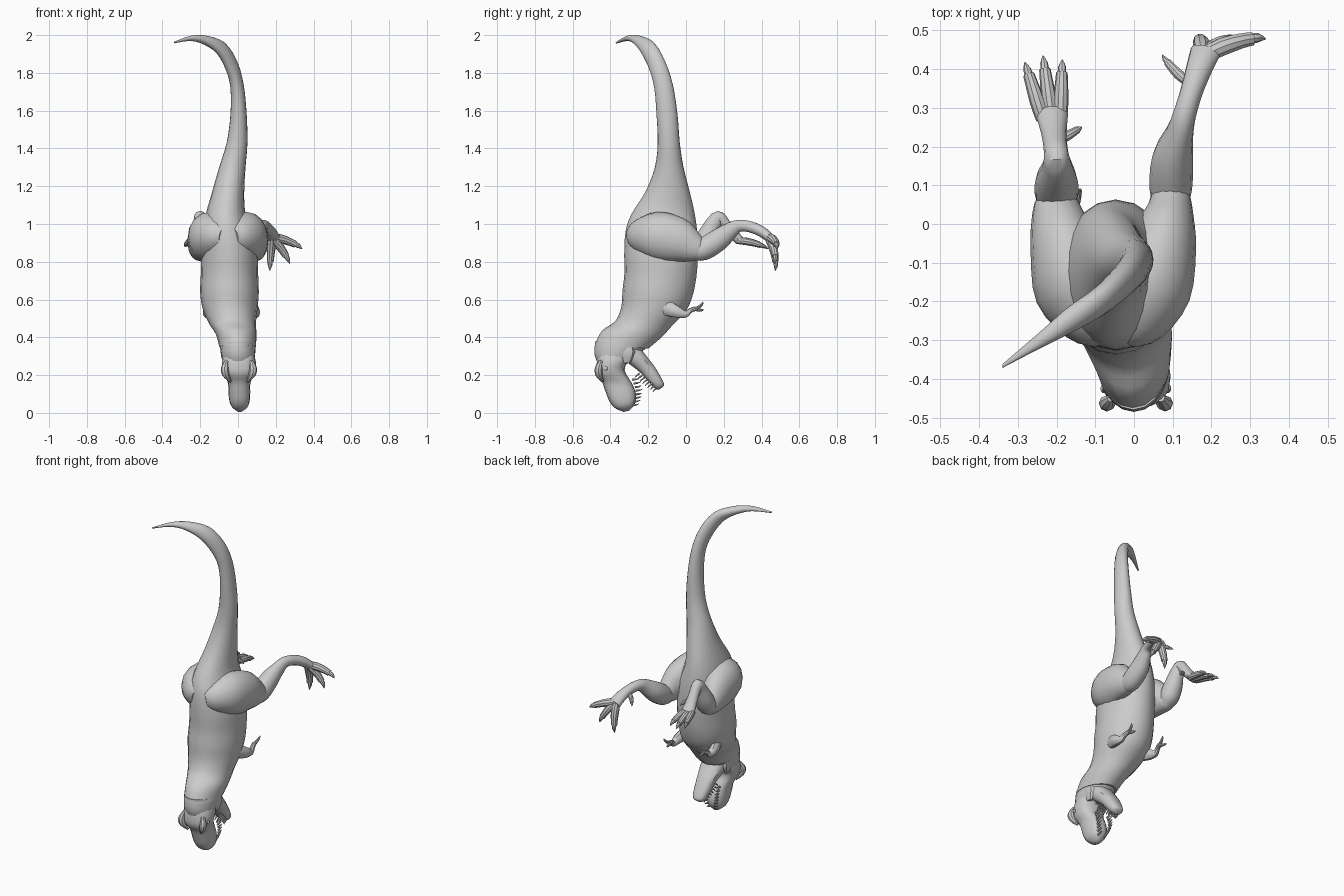
import bpy, bmesh, math
from mathutils import Vector as V


def spline(rows, k):
    """Catmull-Rom subdivision of rows of numbers."""
    out, n = [], len(rows)
    for i in range(n - 1):
        a, b, c, d = (rows[max(0, min(n - 1, i + j))] for j in (-1, 0, 1, 2))
        for s in range(k):
            t = s / k
            out.append([0.5 * (2 * q + (r - p) * t + (2 * p - 5 * q + 4 * r - w) * t * t
                               + (3 * q - p - 3 * r + w) * t ** 3)
                        for p, q, r, w in zip(a, b, c, d)])
    return out + [list(rows[-1])]


def skin(name, rings):
    """Join rings of points into a closed, smooth-shaded mesh."""
    bm = bmesh.new()
    vs = [[bm.verts.new(p) for p in r] for r in rings]
    n = len(vs[0])
    for a, b in zip(vs, vs[1:]):
        for i in range(n):
            j = (i + 1) % n
            bm.faces.new((a[i], a[j], b[j], b[i]))
    bm.faces.new(vs[0])
    bm.faces.new(vs[-1])
    bmesh.ops.recalc_face_normals(bm, faces=bm.faces)
    me = bpy.data.meshes.new(name)
    bm.to_mesh(me)
    bm.free()
    ob = bpy.data.objects.new(name, me)
    bpy.context.collection.objects.link(ob)
    bpy.context.view_layer.objects.active = ob
    ob.select_set(True)
    bpy.ops.object.shade_smooth_by_angle(angle=math.radians(35))
    ob.select_set(False)
    return ob


def ring(c, u, v, n, p=1.0):
    f = lambda q: math.copysign(abs(q) ** p, q) if abs(q) > 1e-6 else 0
    return [c + u * f(math.cos(2 * math.pi * i / n)) + v * f(math.sin(2 * math.pi * i / n))
            for i in range(n)]


def profile_loft(name, secs, n=18, k=3, p=1.0):
    """Sections: centre x, half width, roll, back (y, z), belly (y, z)."""
    rings = []
    for x, w, a, dy, dz, vy, vz in spline(secs, k):
        a = math.radians(a)
        c = V((x, (dy + vy) / 2, (dz + vz) / 2))
        rings.append(ring(c, V((w * math.cos(a), 0, w * math.sin(a))),
                          V((0, (vy - dy) / 2, (vz - dz) / 2)), n, p))
    return skin(name, rings)


def tube(name, pts, n=12, k=3):
    """Points: x, y, z, side radius, other radius."""
    pts = [q if len(q) == 5 else (*q, q[3]) for q in pts]
    rows = spline(pts, k)
    pos = [V(r[:3]) for r in rows]
    whole = (pos[-1] - pos[0]).normalized()
    ref = V((0, 0, 1)) if abs(whole.x) > 0.7 else V((1, 0, 0))
    rings = []
    for i, r in enumerate(rows):
        t = (pos[min(i + 1, len(pos) - 1)] - pos[max(i - 1, 0)]).normalized()
        u = (ref - t * ref.dot(t)).normalized()
        rings.append(ring(pos[i], u * max(r[3], .001), t.cross(u) * max(r[4], .001), n))
    return skin(name, rings)


def toe(name, base, tip, r, lift):
    """Fleshy toe with a pointed claw at the end."""
    a, b, l = V(base), V(tip), V(lift)
    pts = [(*(a.lerp(b, t) + l * h), r * s) for t, h, s in
           ((0, 0, .9), (.3, .8, 1), (.6, 1, .85), (.78, .8, .75))]
    tube(name, pts, 10, 2)
    tube(name + "_claw", [(*(a.lerp(b, t) + l * h), r * s) for t, h, s in
                          ((.74, .9, .55), (.88, .7, .5), (1, 0, .06))], 8, 2)


# Tail, trunk and neck
profile_loft("body", [
    (-.34, .004, 90, -.372, 1.96, -.362, 1.96),
    (-.25, .014, 85, -.325, 1.983, -.285, 1.983),
    (-.17, .025, 70, -.285, 1.97, -.215, 1.975),
    (-.09, .034, 50, -.24, 1.915, -.16, 1.945),
    (-.035, .036, 25, -.195, 1.82, -.11, 1.86),
    (-.005, .036, 10, -.168, 1.72, -.07, 1.74),
    (.003, .043, 0, -.156, 1.58, -.045, 1.58),
    (-.005, .055, 0, -.15, 1.43, -.033, 1.43),
    (-.03, .07, 0, -.165, 1.3, -.013, 1.3),
    (-.052, .085, 0, -.215, 1.17, .02, 1.17),
    (-.065, .105, 0, -.29, 1.05, .045, 1.06),
    (-.055, .135, 0, -.32, .96, .06, .95),
    (-.046, .15, 0, -.327, .84, .063, .83),
    (-.045, .152, 0, -.326, .74, .055, .72),
    (-.045, .155, 0, -.336, .65, .035, .62),
    (-.042, .145, 0, -.343, .56, 0, .54),
    (-.03, .125, 0, -.375, .485, -.07, .465),
    (-.01, .108, 0, -.445, .435, -.13, .40),
    (-.002, .097, 0, -.483, .36, -.2, .34)], 20)
profile_loft("neck_end", [
    (-.002, .095, 0, -.48, .38, -.19, .36),
    (0, .09, 0, -.485, .31, -.25, .31),
    (.003, .075, 0, -.46, .25, -.31, .26)], 20)

# Skull and lower jaw
profile_loft("skull", [
    (.003, .07, 0, -.46, .33, -.29, .36),
    (.004, .09, 0, -.472, .27, -.305, .28),
    (.005, .083, 0, -.472, .21, -.325, .225),
    (.006, .06, 0, -.445, .165, -.285, .155),
    (.007, .058, 0, -.425, .11, -.268, .11),
    (.008, .054, 0, -.405, .06, -.265, .07),
    (.009, .042, 0, -.375, .025, -.275, .04),
    (.01, .012, 0, -.33, .005, -.30, .012)], 16, 3, .8)
profile_loft("lower_jaw", [
    (0, .075, 0, -.37, .31, -.26, .37),
    (.003, .07, 0, -.31, .265, -.215, .31),
    (.005, .055, 0, -.245, .215, -.165, .245),
    (.007, .047, 0, -.2, .165, -.13, .185),
    (.008, .034, 0, -.165, .13, -.115, .15),
    (.008, .012, 0, -.145, .122, -.125, .135)], 14, 3, .8)

for s, side in ((1, "right"), (-1, "left")):
    # Brow ridge, eye and cheek
    tube(side + "_brow", [(.005 + s * .065, -.45, .275, .01), (.005 + s * .076, -.463, .235, .02),
                          (.005 + s * .068, -.46, .2, .018), (.005 + s * .045, -.44, .165, .006)], 8)
    tube(side + "_eye", [(.005 + s * .07, -.425, .235, .012), (.005 + s * .086, -.425, .235, .011),
                         (.005 + s * .091, -.425, .235, .004)], 8, 2)
    tube(side + "_cheek", [(s * .06, -.31, .38, .02, .03), (s * .07, -.31, .32, .022, .04),
                           (s * .066, -.315, .265, .012, .02)], 8)
    # Teeth in both jaws
    for i in range(8):
        t = i / 7
        x, z = .008 + s * (.044 - .022 * t ** 3), .175 - .135 * t
        y = -.285 + .018 * math.sin(t * math.pi)
        tube(f"{side}_upper_tooth_{i}", [(x, y, z, .007), (x, y + .022, z + .003, .005),
                                         (x, y + .036, z + .008, .001)], 6, 1)
        x, y, z = .008 + s * (.042 - .024 * t ** 2), -.25 + .095 * t, .205 - .075 * t
        tube(f"{side}_lower_tooth_{i}", [(x, y + .005, z + .005, .006), (x, y - .014, z - .01, .004),
                                         (x, y - .022, z - .02, .001)], 6, 1)
    # Small arm with two fingers
    ax = -.035 + s * .115
    tube(side + "_arm", [(ax - s * .01, -.11, .56, .03, .045), (ax + s * .01, -.05, .535, .027, .032),
                         (ax + s * .012, -.005, .522, .018, .02), (ax + s * .008, .02, .54, .014),
                         (ax, .048, .552, .013)], 10)
    for i, (dx, y, z) in enumerate(((.012, .088, .59), (-.015, .09, .55))):
        toe(f"{side}_finger_{i}", (ax, .042, .55), (ax + dx, y, z), .009, (0, .008, -.006))

# Right leg
tube("right_thigh", [(-.03, -.29, .93, .04, .05), (.0, -.25, .935, .085, .09),
                     (.04, -.16, .935, .11, .13), (.075, -.05, .915, .088, .122),
                     (.092, .03, .88, .062, .085), (.095, .085, .86, .045, .052),
                     (.095, .105, .86, .015, .02)], 16)
tube("right_shank", [(.095, .03, .855, .04, .045), (.095, .09, .865, .055, .06),
                     (.1, .17, .915, .053, .06), (.118, .235, .965, .036, .045),
                     (.13, .28, .99, .03, .033), (.148, .34, .985, .029, .03),
                     (.168, .4, .96, .034, .029), (.185, .445, .925, .04, .025)], 14)
for i, tip in enumerate(((.34, .478, .868), (.275, .47, .79), (.168, .472, .752))):
    toe(f"right_toe_{i}", (.18, .435, .93), tip, .024, (0, .012, .012))
toe("right_back_toe", (.135, .37, .965), (.073, .437, .93), .014, (0, -.006, .006))

# Left leg
tube("left_thigh", [(-.07, -.29, .93, .04, .05), (-.1, -.25, .935, .085, .09),
                    (-.145, -.16, .935, .115, .13), (-.18, -.06, .915, .09, .122),
                    (-.197, .02, .88, .068, .085), (-.2, .07, .86, .05, .055),
                    (-.2, .095, .86, .015, .02)], 16)
tube("left_shank", [(-.2, .05, .83, .04, .03), (-.2, .075, .87, .056, .055),
                    (-.2, .11, .93, .055, .055), (-.198, .145, 1.0, .04, .045),
                    (-.2, .172, 1.035, .033, .035), (-.203, .2, 1.01, .031, .03),
                    (-.207, .235, .965, .033, .028), (-.212, .285, .91, .042, .026)], 14)
for i, tip in enumerate(((-.282, .418, .878), (-.235, .435, .868), (-.185, .425, .872))):
    toe(f"left_toe_{i}", (-.213 + (1 - i) * -.022, .27, .912), tip, .02, (0, 0, .01))
toe("left_back_toe", (-.185, .22, .96), (-.135, .25, .92), .013, (0, 0, .006))
